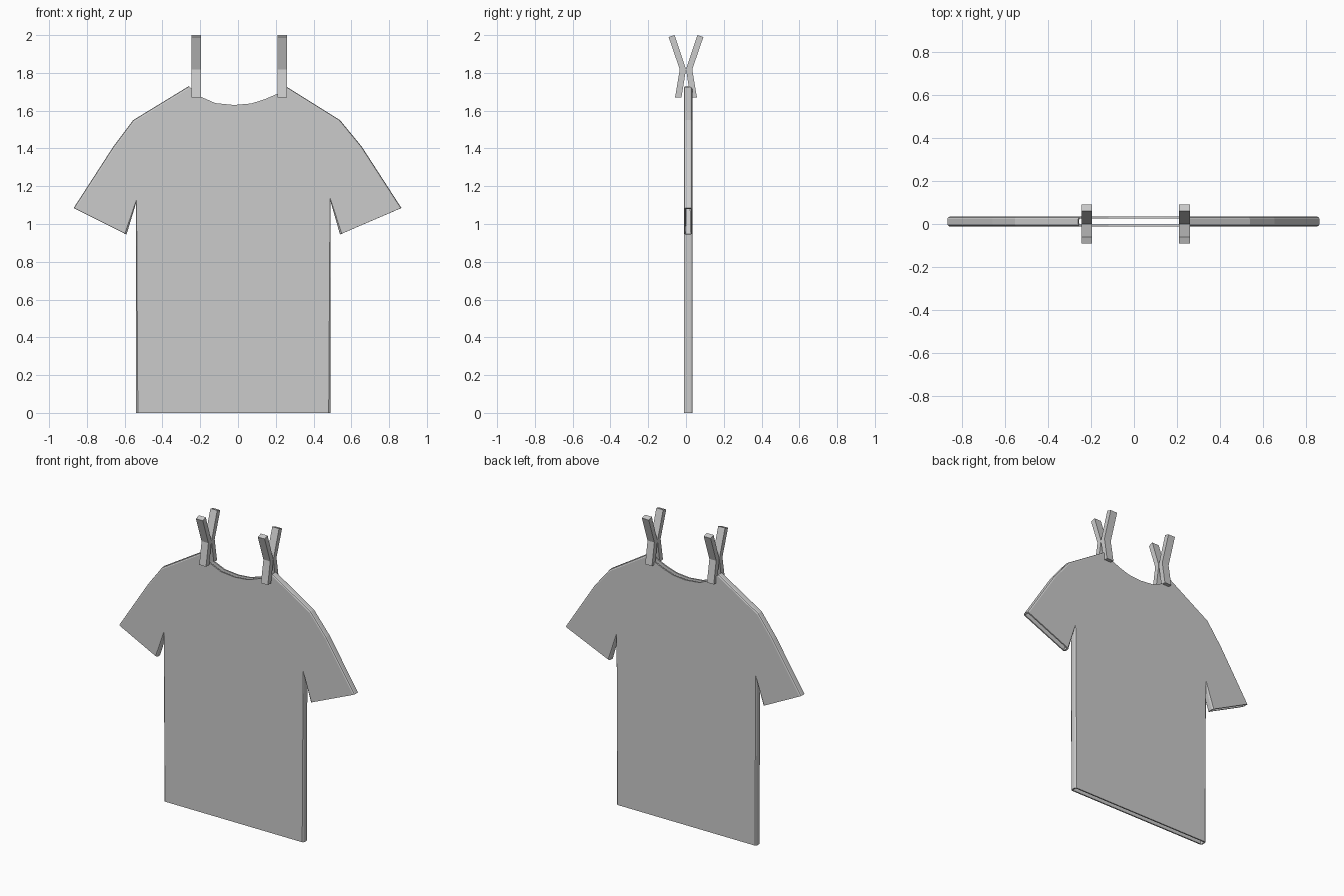
import bpy, bmesh
from mathutils import Vector

if "Cube" in bpy.data.objects:
    bpy.data.objects.remove(bpy.data.objects["Cube"])

# Shirt outline (x, z), counter-clockwise seen from the front
OUTLINE = [(-.54, 0), (.49, 0), (.49, 1.12), (.54, .945), (.865, 1.085),
           (.655, 1.41), (.54, 1.55), (.26, 1.725), (.21, 1.69), (.14, 1.66),
           (.07, 1.638), (-.02, 1.63), (-.12, 1.64), (-.2, 1.675), (-.26, 1.73),
           (-.555, 1.55), (-.66, 1.41), (-.87, 1.085), (-.59, .945), (-.54, 1.11)]
# Edges left open: hem, sleeve ends, neck
OPEN = {0, 3, 17} | set(range(7, 14))


def inset(i, d):
    """Move corner i inwards from its closed edges only."""
    n = len(OUTLINE)
    p, prev, nxt = (Vector(OUTLINE[k % n]) for k in (i, i - 1, i + 1))
    a, b = (p - prev).normalized(), (nxt - p).normalized()
    da = 0 if (i - 1) % n in OPEN else d
    db = 0 if i in OPEN else d
    na, nb = Vector((-a.y, a.x)), Vector((-b.y, b.x))
    det = na.x * nb.y - na.y * nb.x
    if abs(det) < 1e-4:
        v = na * da
    else:
        v = Vector((da * nb.y - db * na.y, na.x * db - nb.x * da)) / det
    if v.length > 2 * d:
        v = v.normalized() * 2 * d
    return p + v


def finish(name, bm):
    mesh = bpy.data.meshes.new(name)
    bm.to_mesh(mesh)
    bm.free()
    obj = bpy.data.objects.new(name, mesh)
    bpy.context.collection.objects.link(obj)
    return obj


# Shirt: two flat panels joined by rounded seams, open at hem, cuffs and neck
bm = bmesh.new()
n = len(OUTLINE)
rings = []
for y, d in [(-.011, .010), (-.007, .003), (0, 0), (.023, 0), (.030, .003), (.034, .010)]:
    ring = []
    for i in range(n):
        q = inset(i, d) if d else Vector(OUTLINE[i])
        ring.append(bm.verts.new((q.x, y, q.y)))
    rings.append(ring)
bm.faces.new(rings[0])
bm.faces.new(rings[-1][::-1])
for r, s in zip(rings, rings[1:]):
    for i in range(n):
        if i not in OPEN:
            j = (i + 1) % n
            bm.faces.new((r[j], r[i], s[i], s[j]))
# drop seam corners that belong to no face
bmesh.ops.delete(bm, geom=[v for v in bm.verts if not v.link_faces], context='VERTS')
shirt = finish("shirt", bm)
cloth = shirt.modifiers.new("cloth_thickness", 'SOLIDIFY')
cloth.thickness = .009
cloth.offset = -1

# Clothes pegs: two bent prongs touching in the middle
PRONG = [(-.092, 1.99), (-.06, 2.0), (0, 1.818), (-.024, 1.67), (-.058, 1.67), (-.033, 1.818)]


def prong(name, x, side):
    bm = bmesh.new()
    left, right = ([bm.verts.new((x + o, y * side, z)) for y, z in PRONG]
                   for o in (-.025, .025))
    for k in range(6):
        m = (k + 1) % 6
        bm.faces.new((left[k], left[m], right[m], right[k]))
    # end caps split at the bend
    for c in (left, right):
        bm.faces.new((c[0], c[1], c[2], c[5]))
        bm.faces.new((c[5], c[2], c[3], c[4]))
    bmesh.ops.recalc_face_normals(bm, faces=bm.faces[:])
    finish(name, bm)


for label, x in (("left", -.22), ("right", .235)):
    prong(f"peg_{label}_front_prong", x, 1)
    prong(f"peg_{label}_back_prong", x, -1)
